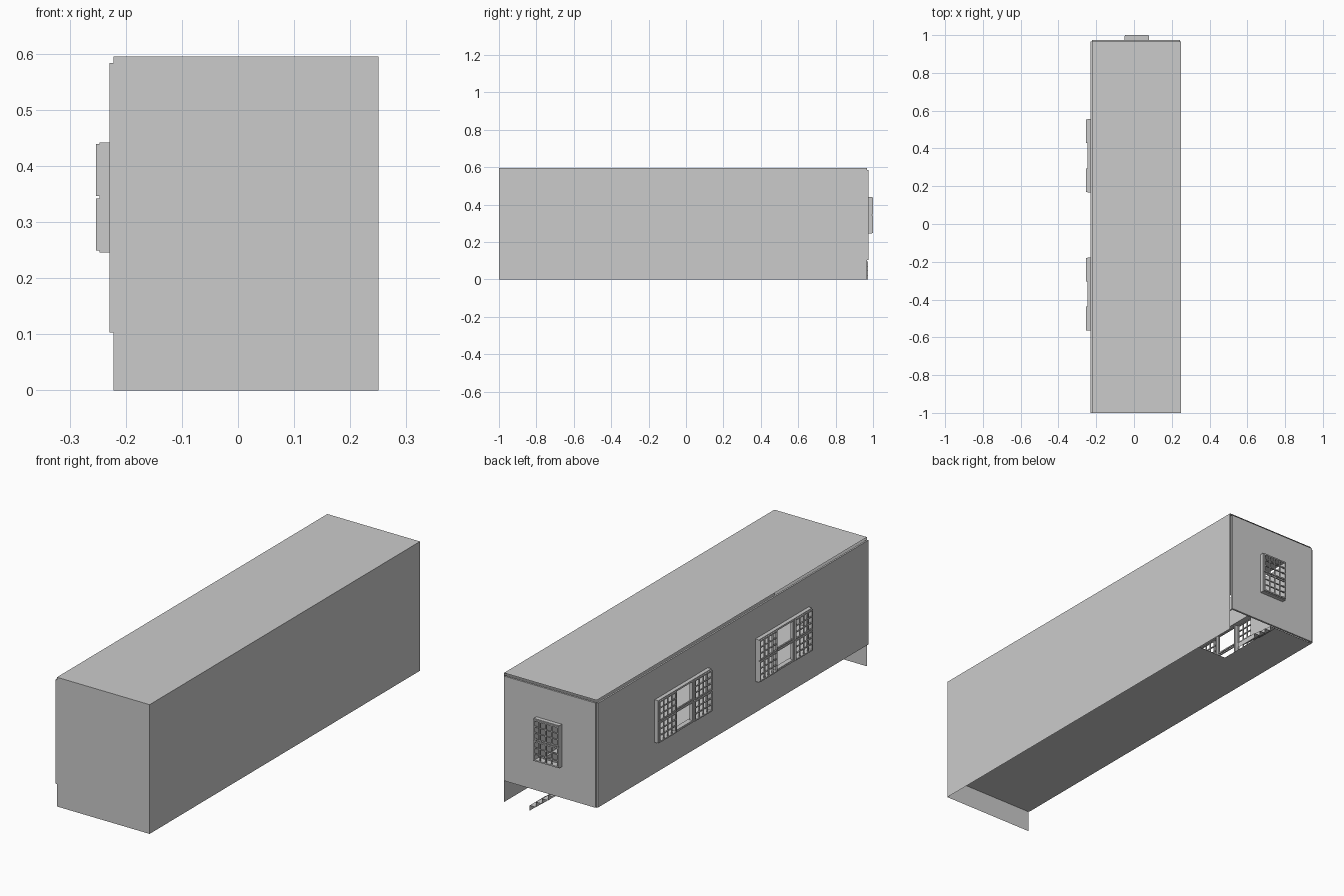
import bpy, bmesh

if "Cube" in bpy.data.objects:
    bpy.data.objects.remove(bpy.data.objects["Cube"])

# maps from (u, v, depth) to world for each kind of panel
def left(u, v, d): return (-d, u, v)
def back(u, v, d): return (u, d, v)
def flat(u, v, d): return (u, v, d)
def side(u, v, d): return (d, u, v)

def make(name, bm):
    bmesh.ops.remove_doubles(bm, verts=bm.verts, dist=1e-6)
    bmesh.ops.recalc_face_normals(bm, faces=bm.faces)
    me = bpy.data.meshes.new(name)
    bm.to_mesh(me)
    bm.free()
    ob = bpy.data.objects.new(name, me)
    bpy.context.collection.objects.link(ob)
    return ob

def add_panel(bm, pos, us, vs, d0, d1=None, holes=()):
    """Slab on a grid of breaks; hole cells are left open. No d1: single sheet."""
    nu, nv = len(us) - 1, len(vs) - 1
    solid = {(i, j) for i in range(nu) for j in range(nv)} - set(holes)
    def quad(pts):
        bm.faces.new([bm.verts.new(pos(*p)) for p in pts])
    for i, j in sorted(solid):
        c = [(us[i], vs[j]), (us[i+1], vs[j]), (us[i+1], vs[j+1]), (us[i], vs[j+1])]
        for d in (d0,) if d1 is None else (d0, d1):
            quad([(*p, d) for p in c])
        if d1 is not None:
            for k, n in enumerate([(i, j-1), (i+1, j), (i, j+1), (i-1, j)]):
                if n not in solid:
                    a, b = c[k], c[(k + 1) % 4]
                    quad([(*a, d0), (*b, d0), (*b, d1), (*a, d1)])

def panel(name, *args, **kw):
    bm = bmesh.new()
    add_panel(bm, *args, **kw)
    return make(name, bm)

def bars(lo, hi, n, border, bar):
    """Breaks for n openings between lo and hi, with border and bar widths."""
    w = (hi - lo - 2 * border - (n - 1) * bar) / n
    out = [lo]
    for k in range(n):
        a = lo + border + k * (w + bar)
        out += [a, a + w]
    return out + [hi]

def lattice(name, pos, u0, u1, v0, v1, d0, d1, nu, nv, border, bar):
    us, vs = bars(u0, u1, nu, border, bar), bars(v0, v1, nv, border, bar)
    holes = [(2*i + 1, 2*j + 1) for i in range(nu) for j in range(nv)]
    return panel(name, pos, us, vs, d0, d1, holes=holes)

Z0, Z1, ZM = 0.246, 0.442, 0.344      # window heights
F = 0.007                             # frame width

# outer shell
panel("roof", flat, [-0.222, 0.25], [-1, 0.967], 0.595)
panel("right_wall", side, [-1, 0.967], [0, 0.595], 0.25)
panel("front_wall", back, [-0.222, 0.25], [0, 0.595], -1)

# floor with stairwell opening
panel("floor", flat, [-0.222, -0.01, 0.24, 0.25], [-1, 0.62, 0.967],
      0.1, holes=[(1, 1)])

# window walls
wins = [(-0.565, -0.178), (0.168, 0.555)]
panel("left_wall", left,
      [-1] + [y for a, b in wins for y in (a + F, b - F)] + [0.967],
      [0.103, Z0 + F, Z1 - F, 0.583], 0.221, 0.229, holes=[(1, 1), (3, 1)])
panel("back_wall", back, [-0.222, -0.05 + F, 0.08 - F, 0.244],
      [0.103, Z0 + F, Z1 - F, 0.585], 0.966, 0.975, holes=[(1, 1)])

# each sash: upper and lower half, gridded or plain
def sash(name, pos, a, b, d0, d1, gridded):
    for half, lo, hi in (("lower", Z0 + 0.003, ZM - 0.002), ("upper", ZM + 0.002, Z1 - 0.003)):
        lattice(f"{name}_{half}_sash", pos, a, b, lo, hi, d0, d1,
                4 if gridded else 1, 3 if gridded else 1, 0.006, 0.004)

# triple windows on the left side
for n, (a, b) in enumerate(wins):
    lattice(f"left_window_frame_{n}", left, a, b, Z0, Z1, 0.229, 0.247, 3, 1, F, F)
    w = (b - a) / 3
    for k in range(3):
        sash(f"left_window_{n}_{k}", left, a + k*w + 0.002, a + (k+1)*w - 0.002,
             0.247 if k != 1 else 0.240, 0.253 if k != 1 else 0.246, k != 1)

# single window at the back
lattice("back_window_frame", back, -0.05, 0.08, Z0, Z1, 0.975, 0.994, 1, 1, F, F)
sash("back_window", back, -0.048, 0.078, 0.994, 1.0, True)

# entry stairs rising to the floor
bm = bmesh.new()
N, x0, x1, top = 4, 0.114, -0.01, 0.095
run, rise = (x1 - x0) / N, top / N
pts = [(x0, 0)]
for k in range(N):
    pts += [(x0 + k*run, (k+1)*rise), (x0 + (k+1)*run, (k+1)*rise)]
for (xa, za), (xb, zb) in zip(pts, pts[1:]):
    bm.faces.new([bm.verts.new(p) for p in
                  ((xa, 0.86, za), (xb, 0.86, zb), (xb, 0.974, zb), (xa, 0.974, za))])
make("entry_stairs", bm)
